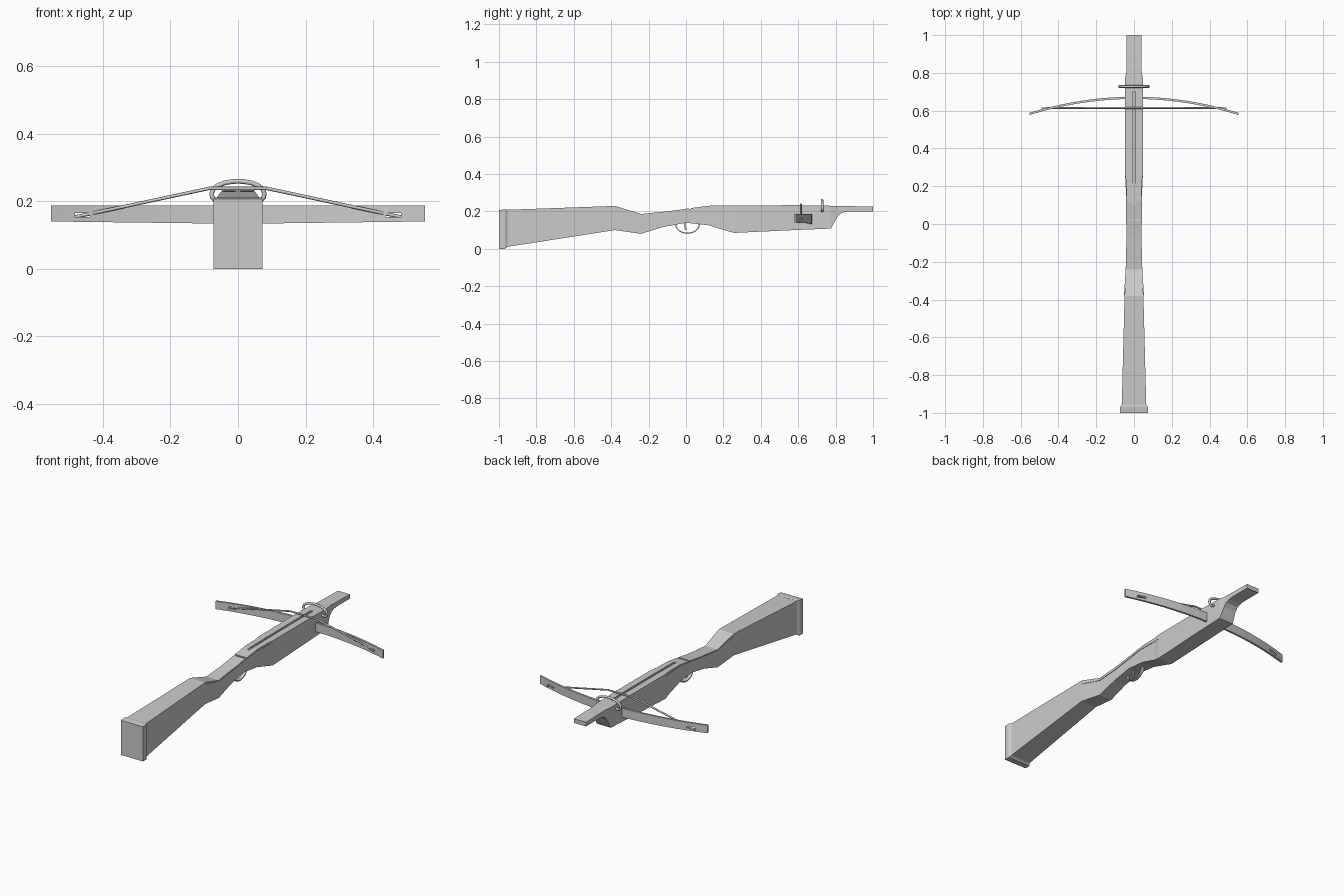
import bpy
import math

if "Cube" in bpy.data.objects:
    bpy.data.objects.remove(bpy.data.objects["Cube"])


def mesh_object(name, verts, faces):
    me = bpy.data.meshes.new(name)
    me.from_pydata(verts, [], faces)
    ob = bpy.data.objects.new(name, me)
    bpy.context.collection.objects.link(ob)
    return ob


def loft(name, rings):
    """Skin a row of equal-length rings and cap both ends."""
    n = len(rings[0])
    verts = [p for r in rings for p in r]
    faces = [(i * n + j, i * n + (j + 1) % n, (i + 1) * n + (j + 1) % n, (i + 1) * n + j)
             for i in range(len(rings) - 1) for j in range(n)]
    faces += [tuple(reversed(range(n))), tuple(range(len(verts) - n, len(verts)))]
    ob = mesh_object(name, verts, faces)
    bpy.context.view_layer.objects.active = ob
    bpy.ops.object.mode_set(mode='EDIT')
    bpy.ops.mesh.select_all(action='SELECT')
    bpy.ops.mesh.normals_make_consistent(inside=False)
    bpy.ops.object.mode_set(mode='OBJECT')
    return ob


def box_ring(y, z0, z1, w):
    return [(-w, y, z0), (w, y, z0), (w, y, z1), (-w, y, z1)]


def cut(target, center, size):
    bpy.ops.mesh.primitive_cube_add(size=1, location=center)
    c = bpy.context.object
    c.scale = size
    c.hide_render = True
    m = target.modifiers.new("cut", 'BOOLEAN')
    m.object, m.solver = c, 'EXACT'
    bpy.context.view_layer.objects.active = target
    bpy.ops.object.modifier_apply(modifier=m.name)
    bpy.data.objects.remove(c)


def tube(name, pts, r, kind='POLY', cyclic=False):
    cu = bpy.data.curves.new(name, 'CURVE')
    cu.dimensions = '3D'
    cu.bevel_depth, cu.bevel_resolution = r, 2
    cu.use_fill_caps = True
    s = cu.splines.new('POLY')
    s.points.add(len(pts) - 1)
    for p, co in zip(s.points, pts):
        p.co = (*co, 1)
    s.use_cyclic_u = cyclic
    ob = bpy.data.objects.new(name, cu)
    bpy.context.collection.objects.link(ob)
    return ob


def interp(rows, y, k):
    for a, b in zip(rows, rows[1:]):
        if a[0] <= y <= b[0]:
            return a[k] + (b[k] - a[k]) * (y - a[0]) / (b[0] - a[0])


# stock: y, bottom, top, half width
stations = [
    (-0.97, 0.008, 0.208, 0.065), (-0.38, 0.100, 0.229, 0.050), (-0.24, 0.080, 0.186, 0.041),
    (-0.12, 0.117, 0.198, 0.038), (-0.06, 0.128, 0.205, 0.038), (0.0, 0.139, 0.214, 0.038),
    (0.12, 0.126, 0.230, 0.040), (0.22, 0.095, 0.231, 0.041), (0.26, 0.085, 0.232, 0.047),
    (0.60, 0.101, 0.233, 0.048), (0.775, 0.108, 0.230, 0.047), (0.79, 0.135, 0.230, 0.044),
    (0.805, 0.165, 0.229, 0.041), (0.825, 0.187, 0.229, 0.040), (0.85, 0.197, 0.228, 0.040),
    (0.88, 0.200, 0.228, 0.040), (1.0, 0.200, 0.225, 0.040)]
stock = loft("stock", [box_ring(*s) for s in stations])

# bolt groove and nut slot
cut(stock, (0, 0.40, 0.235), (0.014, 0.60, 0.024))
cut(stock, (0, 0.022, 0.217), (0.2, 0.010, 0.010))

# butt plate
loft("butt_plate", [box_ring(-1.0, 0.0, 0.207, 0.073), box_ring(-0.968, 0.0, 0.211, 0.073),
                    box_ring(-0.955, 0.010, 0.209, 0.065)])

# raised side strips along the wrist
strip = [(-0.375, 0.205), (-0.24, 0.169), (-0.12, 0.180), (0.0, 0.197), (0.10, 0.211),
         (0.22, 0.207), (0.26, 0.206)]
for side, label in ((-1, "left"), (1, "right")):
    rings = []
    for y, z in strip:
        w = interp(stations, y, 3)
        o = w + (0.001 if y > 0.25 else 0.003)
        rings.append([(side * x, y, z + h) for x, h in
                      ((w - 0.005, 0), (o, 0), (o, 0.013), (w - 0.005, 0.013))])
    loft(label + "_side_strip", rings)

# bow limbs: flat curved bar with string slots near the tips
rings = []
N = 20
for i in range(N + 1):
    x = -0.553 + 1.106 * i / N
    y = 0.668 - 0.085 * (x / 0.553) ** 2
    z0 = 0.133 + 0.007 * abs(x) / 0.553
    rings.append([(x, y - 0.006, z0), (x, y + 0.006, z0), (x, y + 0.006, 0.187), (x, y - 0.006, 0.187)])
bow = loft("bow", rings)
for s in (-1, 1):
    cut(bow, (s * 0.46, 0.61, 0.159), (0.045, 0.08, 0.012))

# bow string resting over the stock
half = [(0.49, 0.612, 0.152), (0.44, 0.614, 0.162), (0.085, 0.615, 0.238)]
tube("bow_string", half + [(-x, y, z) for x, y, z in reversed(half)], 0.005)

# bolt rest: arched wire with curled ends
half = [(0.042, 0.207), (0.056, 0.204), (0.068, 0.203), (0.076, 0.211), (0.078, 0.223), (0.074, 0.235),
        (0.060, 0.246), (0.040, 0.254), (0.018, 0.258)]
path = half + [(0, 0.259)] + [(-x, z) for x, z in reversed(half)]
tube("bolt_rest", [(x, 0.728, z) for x, z in path], 0.007)

# trigger guard: bent flat band
rings = []
for i in range(17):
    a = math.pi * (1 + i / 16) 
    c, s = math.cos(a), math.sin(a)
    rings.append([(x, 0.008 + r * c, 0.132 + q * s) for x, r, q in
                  ((-0.010, 0.066, 0.052), (0.010, 0.066, 0.052), (0.010, 0.060, 0.046), (-0.010, 0.060, 0.046))])
loft("trigger_guard", rings)

# trigger
trig = [(-0.006, 0.145), (-0.007, 0.125), (-0.004, 0.112), (0.002, 0.100)]
loft("trigger", [[(x, y + d, z) for x, d in ((-0.005, -0.004), (0.005, -0.004), (0.005, 0.004), (-0.005, 0.004))]
                 for y, z in trig])
